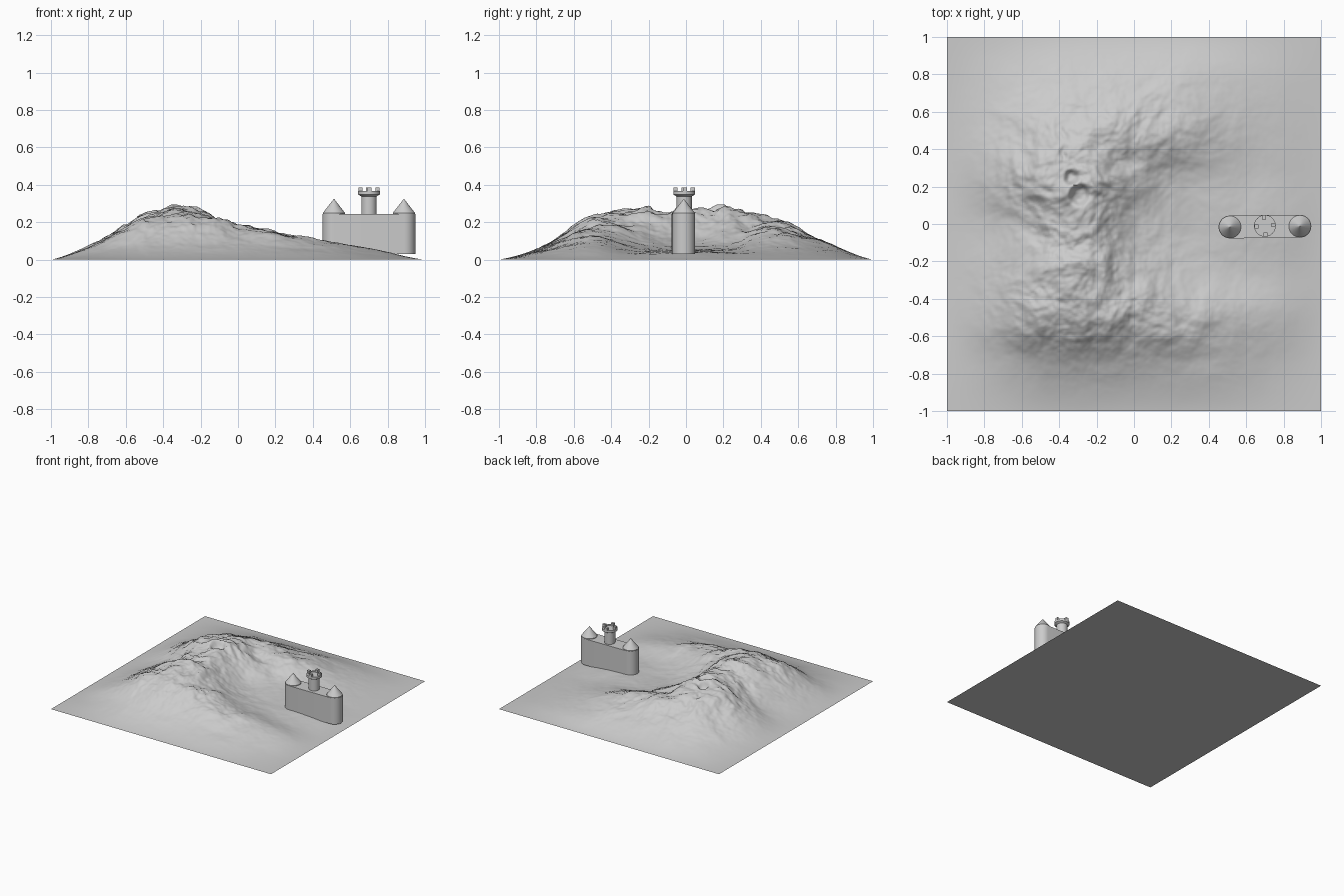
import bpy, bmesh, math
from mathutils import Vector, noise

if "Cube" in bpy.data.objects:
    bpy.data.objects.remove(bpy.data.objects["Cube"])

stone = bpy.data.materials.new("plain grey")
stone.diffuse_color = (0.6, 0.6, 0.6, 1)
stone.use_nodes = True
stone.node_tree.nodes["Principled BSDF"].inputs["Base Color"].default_value = stone.diffuse_color


def finish(name, bm, angle=35):
    bmesh.ops.recalc_face_normals(bm, faces=bm.faces)
    me = bpy.data.meshes.new(name)
    bm.to_mesh(me)
    bm.free()
    me.materials.append(stone)
    ob = bpy.data.objects.new(name, me)
    bpy.context.collection.objects.link(ob)
    bpy.ops.object.select_all(action='DESELECT')
    ob.select_set(True)
    bpy.context.view_layer.objects.active = ob
    bpy.ops.object.shade_smooth_by_angle(angle=math.radians(angle))
    return ob


# Broad landform: heights every 0.25 units (rows run from back to front)
ROWS = [
    [.03, .07, .09, .09, .085, .05, .02],
    [.07, .17, .21, .175, .14, .07, .03],
    [.10, .235, .27, .15, .075, .05, .03],
    [.065, .18, .25, .11, .06, .05, .04],
    [.08, .215, .25, .15, .08, .05, .03],
    [.085, .205, .235, .19, .14, .095, .05],
    [.03, .07, .08, .07, .06, .045, .02],
]


def knot(i, j):
    return ROWS[j - 1][i - 1] if 0 < i < 8 and 0 < j < 8 else 0.0


def spline(a, b, c, d, t):
    return b + 0.5 * t * (c - a + t * (2*a - 5*b + 4*c - d + t * (3*(b - c) + d - a)))


def landform(x, y):
    u, v = (x + 1) * 4, (1 - y) * 4
    i, j = min(int(u), 7), min(int(v), 7)
    cols = [spline(*[knot(i + k, j + m) for k in (-1, 0, 1, 2)], u - i)
            for m in (-1, 0, 1, 2)]
    return max(0.0, spline(*cols, v - j))


def height(x, y):
    if max(abs(x), abs(y)) > 0.999:
        return 0.0
    p = Vector((x, y, 0.37))
    # slightly warped fractal noise, stronger on the high ground
    warp = Vector((noise.noise(p * 4), noise.noise(p * 4 + Vector((9, 3, 1))), 0)) * 0.06
    n = noise.fractal((p + warp) * 6, 0.9, 2.0, 5)
    h = landform(x, y)
    h += n * h * min(0.14, 0.04 + h * 0.6)
    # two small summit pits with raised rims
    for cx, cy, r, depth in ((-.29, .155, .05, .055), (-.335, .25, .035, .04)):
        d = math.hypot(x - cx, y - cy) / r
        h += depth * (0.45 * math.exp(-(d / 1.7) ** 2) - 1.2 * math.exp(-d ** 4))
    return min(max(h, 0.0), 0.295)


# Mountain terrain with a flat underside
N = 220
bm = bmesh.new()
grid = []
for j in range(N + 1):
    y = -1 + 2 * j / N
    grid.append([bm.verts.new((-1 + 2*i/N, y, height(-1 + 2*i/N, y))) for i in range(N + 1)])
for j in range(N):
    for i in range(N):
        bm.faces.new((grid[j][i], grid[j][i+1], grid[j+1][i+1], grid[j+1][i]))
rim = (grid[0][:-1] + [r[-1] for r in grid[:-1]] + grid[-1][:0:-1]
       + [r[0] for r in grid[:0:-1]])
bm.faces.new(rim[::-1])
finish("mountain_terrain", bm, 60)


# Castle keep: rounded-end wall block
LEFT, RIGHT, R = (.513, -.016), (.887, -.012), .061
bm = bmesh.new()
outline = []
for (cx, cy), start in ((RIGHT, -90), (LEFT, 90)):
    for k in range(17):
        a = math.radians(start + 180 * k / 16)
        outline.append(bm.verts.new((cx + R * math.cos(a), cy + R * math.sin(a), .03)))
base = bm.faces.new(outline)
ext = bmesh.ops.extrude_face_region(bm, geom=[base], use_keep_orig=True)
bmesh.ops.translate(bm, vec=(0, 0, .215), verts=[v for v in ext["geom"] if isinstance(v, bmesh.types.BMVert)])
finish("castle_wall", bm)


def lathe(name, cx, cy, profile, sides=32):
    """Revolve (radius, z) points around a vertical axis."""
    bm = bmesh.new()
    rings = [[bm.verts.new((cx + r * math.cos(2*math.pi*k/sides), cy + r * math.sin(2*math.pi*k/sides), z))
              for k in range(sides)] for r, z in profile]
    for a, b in zip(rings, rings[1:]):
        for k in range(sides):
            n = (k + 1) % sides
            bm.faces.new((a[k], a[n], b[n], b[k]))
    bm.faces.new(rings[0][::-1])
    bm.faces.new(rings[-1])
    bmesh.ops.remove_doubles(bm, verts=bm.verts, dist=1e-5)
    return finish(name, bm)


# Cone roofs over the end towers
for side, (cx, cy) in (("left", LEFT), ("right", RIGHT)):
    lathe(side + "_tower_roof", cx, cy, [(.059, .24), (.059, .25), (.0005, .325)])

# Central turret with a flared, crenellated top
TX, TY = .70, -.01
lathe("central_turret", TX, TY,
      [(.041, .24), (.041, .338), (.058, .348), (.058, .366), (.045, .366), (.045, .362)])
for k in range(4):
    a = math.radians(90 * k + 5)
    bm = bmesh.new()
    bmesh.ops.create_cube(bm, size=.022)
    bmesh.ops.translate(bm, vec=(TX + .046*math.cos(a), TY + .046*math.sin(a), .374), verts=bm.verts)
    finish("turret_merlon_%d" % (k + 1), bm)
